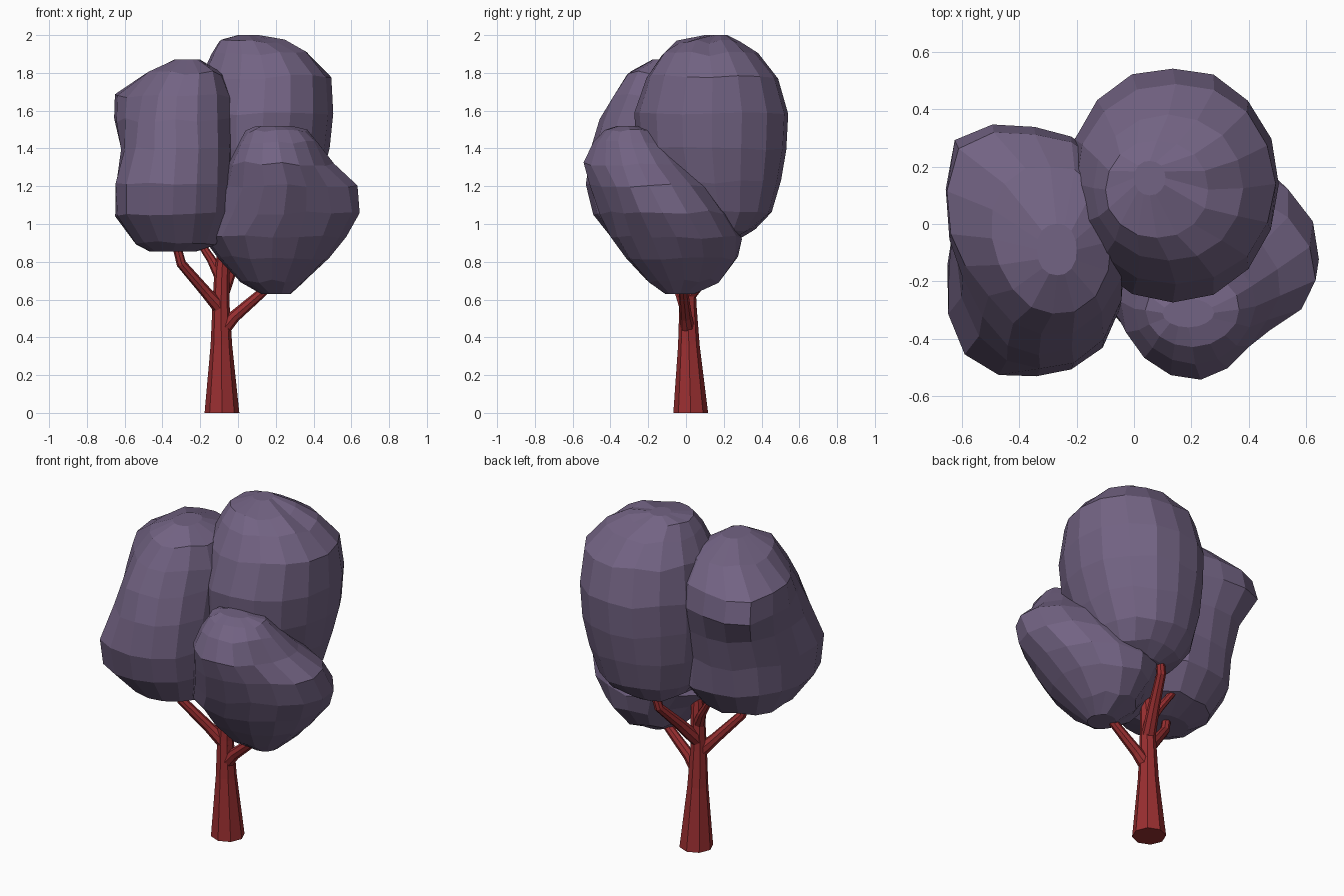
import bpy, bmesh, math, random
from mathutils import Vector

random.seed(4)


def material(name, rgb):
    m = bpy.data.materials.new(name)
    m.diffuse_color = (*rgb, 1)
    return m


PURPLE = material("dusky purple leaves", (0.170, 0.125, 0.228))
RED = material("red bark", (0.32, 0.028, 0.030))


def loft(name, rings, mat):
    """Skin a list of closed rings and cap both ends."""
    bm = bmesh.new()
    loops = [[bm.verts.new(p) for p in ring] for ring in rings]
    n = len(loops[0])
    for a, b in zip(loops, loops[1:]):
        for i in range(n):
            j = (i + 1) % n
            bm.faces.new((a[i], a[j], b[j], b[i]))
    bm.faces.new(loops[0][::-1])
    bm.faces.new(loops[-1])
    bmesh.ops.recalc_face_normals(bm, faces=bm.faces)
    me = bpy.data.meshes.new(name)
    bm.to_mesh(me)
    bm.free()
    me.materials.append(mat)
    ob = bpy.data.objects.new(name, me)
    bpy.context.collection.objects.link(ob)
    return ob


def clump(name, profile, power, bumps=(), sides=16):
    """Leaf clump from levels of (z, x min, x max, y min, y max).
    Bumps are (centre, push, radius): soft bulges and hollows."""
    rings = []
    for k, (z, x0, x1, y0, y1) in enumerate(profile):
        end = k in (0, len(profile) - 1)
        ring = []
        for i in range(sides):
            t = 2 * math.pi * i / sides
            c, s = math.cos(t), math.sin(t)
            f = (abs(c) ** power + abs(s) ** power) ** (-1 / power)
            f *= 1 + random.uniform(-0.012, 0.012)
            dz = 0 if end else random.uniform(-0.012, 0.012)
            p = Vector(((x0 + x1) / 2 + (x1 - x0) / 2 * c * f,
                        (y0 + y1) / 2 + (y1 - y0) / 2 * s * f, z + dz))
            move = Vector()
            for centre, push, radius in bumps:
                d = (p - Vector(centre)).length / radius
                move += Vector(push) * math.exp(-d * d)
            ring.append(p + move)
        rings.append(ring)
    return loft(name, rings, PURPLE)


def limb(name, path, sides=8):
    """Tapered limb along points (x, y, z, radius)."""
    pts = [Vector(p[:3]) for p in path]
    rings = []
    for i, p in enumerate(pts):
        d = (pts[min(i + 1, len(pts) - 1)] - pts[max(i - 1, 0)]).normalized()
        if p.z == 0:
            d = Vector((0, 0, 1))          # flat foot on the ground
        u = Vector((0, 1, 0)).cross(d).normalized()
        v = d.cross(u)
        r = path[i][3]
        rings.append([p + r * (u * math.cos(2 * math.pi * k / sides)
                               + v * math.sin(2 * math.pi * k / sides))
                      for k in range(sides)])
    return loft(name, rings, RED)


# Leaf clumps
clump("left_leaf_clump", [
    (0.855, -0.47, -0.22, -0.25, -0.04), (0.90, -0.55, -0.11, -0.37, 0.11),
    (1.05, -0.645, -0.04, -0.49, 0.21), (1.22, -0.645, -0.03, -0.53, 0.24),
    (1.40, -0.625, -0.03, -0.50, 0.28), (1.55, -0.645, -0.03, -0.46, 0.325),
    (1.68, -0.645, -0.03, -0.40, 0.30), (1.80, -0.50, -0.08, -0.32, 0.20),
    (1.87, -0.34, -0.20, -0.18, 0.00)], 2.3,
    [((-0.56, 0.22, 1.58), (-0.06, 0.07, 0), 0.18),      # rear corner
     ((-0.57, -0.40, 1.15), (-0.03, -0.03, 0), 0.18),    # low front corner
     ((-0.56, -0.30, 1.66), (0.06, 0.06, 0), 0.20),      # sloping shoulder
     ((-0.12, 0.14, 1.00), (0.04, 0.04, 0), 0.20)])      # low inner corner
clump("rear_leaf_clump", [
    (0.92, -0.02, 0.22, 0.05, 0.28), (0.97, -0.12, 0.32, -0.02, 0.37),
    (1.06, -0.17, 0.38, -0.10, 0.455), (1.22, -0.21, 0.44, -0.20, 0.505),
    (1.40, -0.23, 0.485, -0.26, 0.535), (1.58, -0.23, 0.50, -0.27, 0.545),
    (1.78, -0.20, 0.49, -0.21, 0.49), (1.90, -0.14, 0.38, -0.13, 0.38),
    (1.965, -0.10, 0.26, -0.05, 0.29), (2.00, 0.00, 0.11, 0.10, 0.22)], 2.1)
clump("front_leaf_clump", [
    (0.63, 0.12, 0.28, -0.11, 0.05), (0.70, 0.00, 0.36, -0.21, 0.19),
    (0.82, -0.12, 0.48, -0.32, 0.28), (0.93, -0.20, 0.57, -0.40, 0.295),
    (1.06, -0.14, 0.65, -0.47, 0.22), (1.20, -0.08, 0.645, -0.53, 0.12),
    (1.32, -0.05, 0.53, -0.55, 0.01), (1.43, 0.00, 0.43, -0.49, -0.10),
    (1.49, 0.04, 0.37, -0.43, -0.17), (1.52, 0.10, 0.28, -0.36, -0.26)], 2.0,
    [((0.48, -0.44, 1.18), (-0.07, 0.07, 0), 0.20),      # flattened front right
     ((-0.08, 0.16, 0.80), (0.07, -0.07, 0), 0.17)])     # hollow by the trunk

# Trunk and branches
limb("trunk", [(-0.085, 0.025, 0, 0.092), (-0.088, 0.015, 0.36, 0.057),
               (-0.09, 0.01, 0.58, 0.045), (-0.085, 0.01, 0.75, 0.04),
               (-0.07, 0.0, 0.95, 0.025)])
limb("left_branch", [(-0.08, 0.01, 0.54, 0.04), (-0.17, -0.03, 0.64, 0.03),
                     (-0.30, -0.10, 0.79, 0.026), (-0.34, -0.12, 0.94, 0.022)])
limb("right_branch", [(-0.09, 0.01, 0.43, 0.04), (-0.02, 0.0, 0.51, 0.032),
                      (0.20, -0.02, 0.70, 0.022)])
limb("rear_branch", [(-0.09, 0.01, 0.62, 0.04), (-0.04, 0.12, 0.75, 0.032),
                     (0.01, 0.24, 0.88, 0.026), (0.04, 0.26, 1.02, 0.022)])
limb("rear_left_twig", [(-0.09, 0.01, 0.72, 0.035), (-0.14, 0.05, 0.81, 0.024),
                        (-0.22, 0.08, 0.93, 0.018)])
